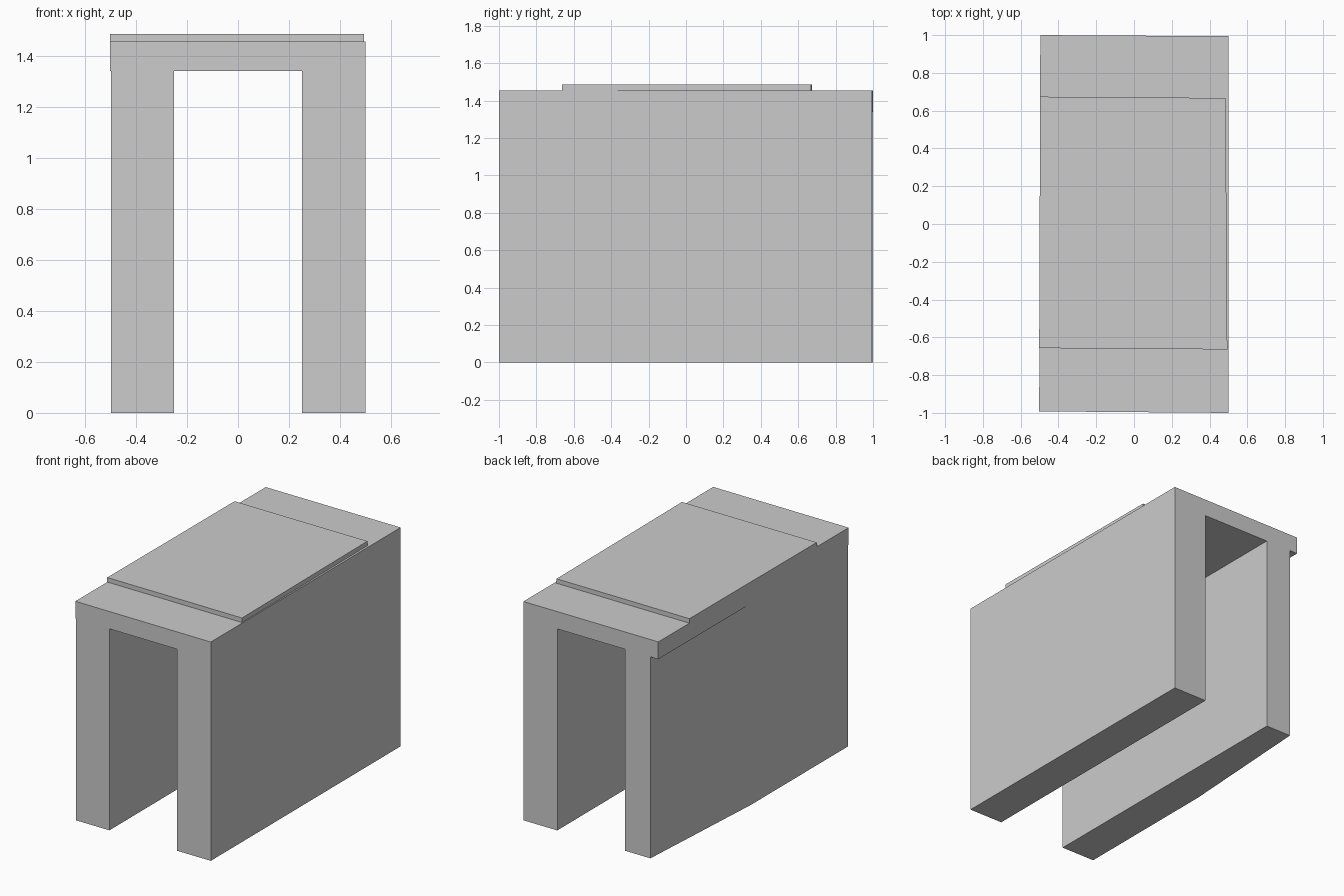
import bpy
import bmesh

if "Cube" in bpy.data.objects:
    bpy.data.objects.remove(bpy.data.objects["Cube"])


def loft(name, rings):
    """Skin closed rings of equal length and cap both ends."""
    bm = bmesh.new()
    loops = [[bm.verts.new(p) for p in ring] for ring in rings]
    n = len(loops[0])
    for a, b in zip(loops, loops[1:]):
        for i in range(n):
            j = (i + 1) % n
            bm.faces.new((a[i], a[j], b[j], b[i]))
    bm.faces.new(loops[0])
    bm.faces.new(loops[-1])
    bmesh.ops.recalc_face_normals(bm, faces=bm.faces)
    mesh = bpy.data.meshes.new(name)
    bm.to_mesh(mesh)
    bm.free()
    obj = bpy.data.objects.new(name, mesh)
    bpy.context.collection.objects.link(obj)
    return obj


LINTEL, ROOF, PLATE = 1.34, 1.455, 1.485


def arch_section(y, skew, wall_x, roof_x):
    """Square arch outline; the left wall sits under the roof's overhang."""
    outline = [
        (0.5, 0), (0.5, ROOF), (roof_x, ROOF), (roof_x, LINTEL),
        (wall_x, LINTEL), (wall_x, 0), (-0.25, 0), (-0.25, LINTEL),
        (0.25, LINTEL), (0.25, 0),
    ]
    return [(x, y + skew * x, z) for x, z in outline]


# Arched passage: left wall bends inward halfway along, ends slightly skewed
loft("passage_arch", [
    arch_section(-0.996, -0.008, -0.498, -0.502),
    arch_section(0.03, 0.0, -0.497, -0.499),
    arch_section(0.997, -0.006, -0.438, -0.496),
])

# Thin raised plate on the roof
corners = [(-0.502, -0.657), (0.494, -0.664), (0.485, 0.667), (-0.497, 0.674)]
loft("roof_plate", [[(x, y, z) for x, y in corners] for z in (ROOF - 0.005, PLATE)])
